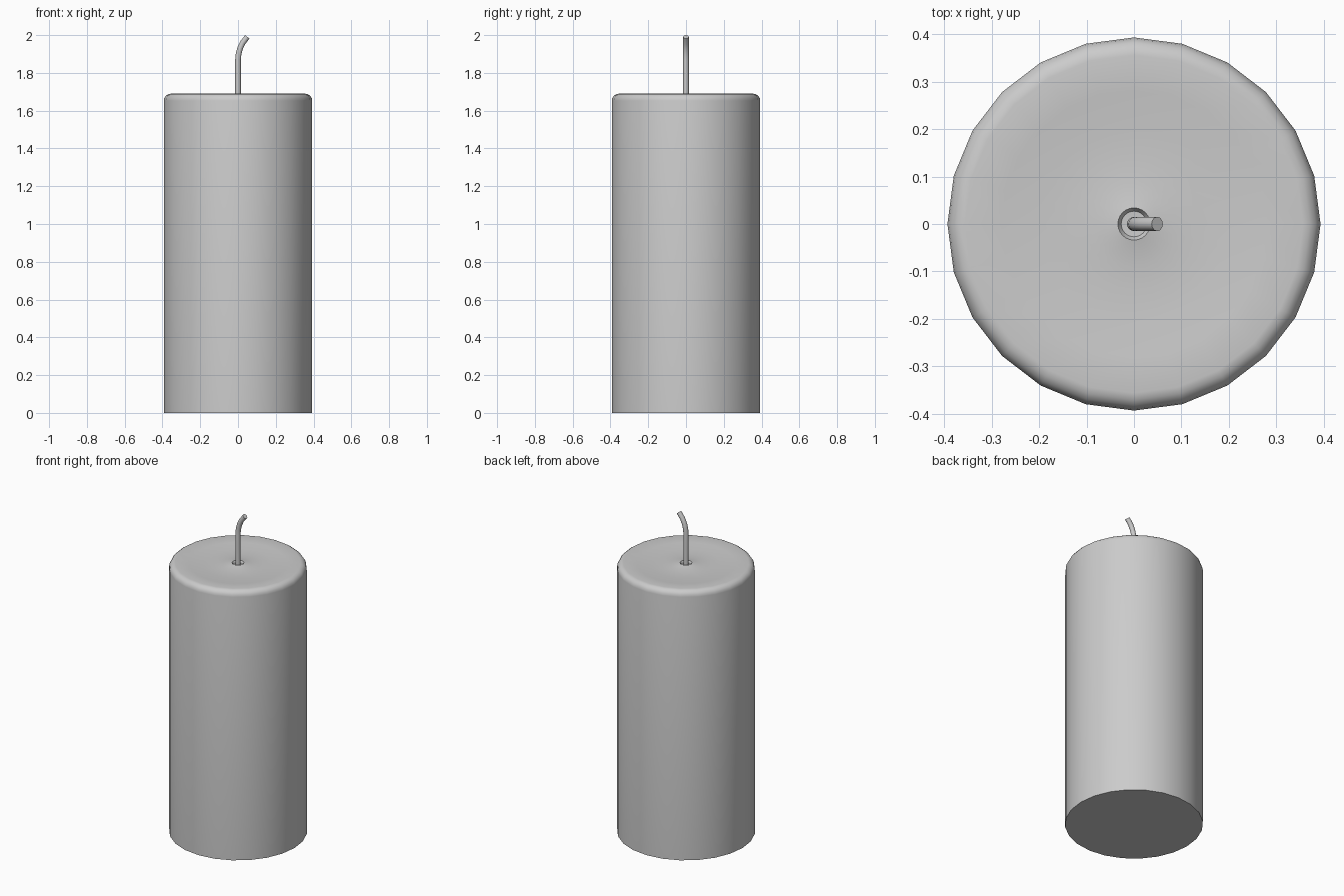
import bpy, bmesh
from math import sin, cos, pi, radians
from mathutils import Vector

if "Cube" in bpy.data.objects:
    bpy.data.objects.remove(bpy.data.objects["Cube"])


def skin(name, rings):
    """Join equal rings of points into a closed, capped, smooth solid."""
    bm = bmesh.new()
    loops = [[bm.verts.new(p) for p in ring] for ring in rings]
    n = len(loops[0])
    for a, b in zip(loops, loops[1:]):
        for i in range(n):
            j = (i + 1) % n
            bm.faces.new((a[i], a[j], b[j], b[i]))
    bm.faces.new(loops[0][::-1])
    bm.faces.new(loops[-1])
    bmesh.ops.recalc_face_normals(bm, faces=bm.faces)
    mesh = bpy.data.meshes.new(name)
    bm.to_mesh(mesh)
    bm.free()
    obj = bpy.data.objects.new(name, mesh)
    bpy.context.collection.objects.link(obj)
    bpy.ops.object.select_all(action='DESELECT')
    obj.select_set(True)
    bpy.context.view_layer.objects.active = obj
    bpy.ops.object.shade_smooth_by_angle(angle=radians(35))
    return obj


# Wax body: straight side, rounded rim, shallow dished top rising to the wick
SIDES, R, TOP, BEVEL = 24, 0.393, 1.69, 0.037
profile = [(R, 0.0)]
for k in range(5):
    a = k * pi / 8
    profile.append((R - BEVEL + BEVEL * cos(a), TOP - BEVEL + BEVEL * sin(a)))
profile += [(0.28, 1.684), (0.20, 1.678), (0.14, 1.677), (0.09, 1.679),
            (0.055, 1.683), (0.034, 1.687), (0.027, 1.675), (0.008, 1.674)]
skin("wax_body", [[(r * cos(2 * pi * i / SIDES), r * sin(2 * pi * i / SIDES), z)
                   for i in range(SIDES)] for r, z in profile])

# Wick: round cord, straight and then bending towards +x
WICK_R, WICK_SIDES = 0.015, 12
path = [(0, 1.66, 0), (0, 1.87, 0), (0.003, 1.90, 11), (0.011, 1.93, 20),
        (0.024, 1.958, 29), (0.049, 1.991, 38)]
rings = []
for x, z, tilt in path:
    t = radians(tilt)
    across = Vector((cos(t), 0, -sin(t)))
    rings.append([Vector((x, 0, z)) + WICK_R * (cos(a) * across + sin(a) * Vector((0, 1, 0)))
                  for a in (2 * pi * i / WICK_SIDES for i in range(WICK_SIDES))])
skin("wick", rings)
